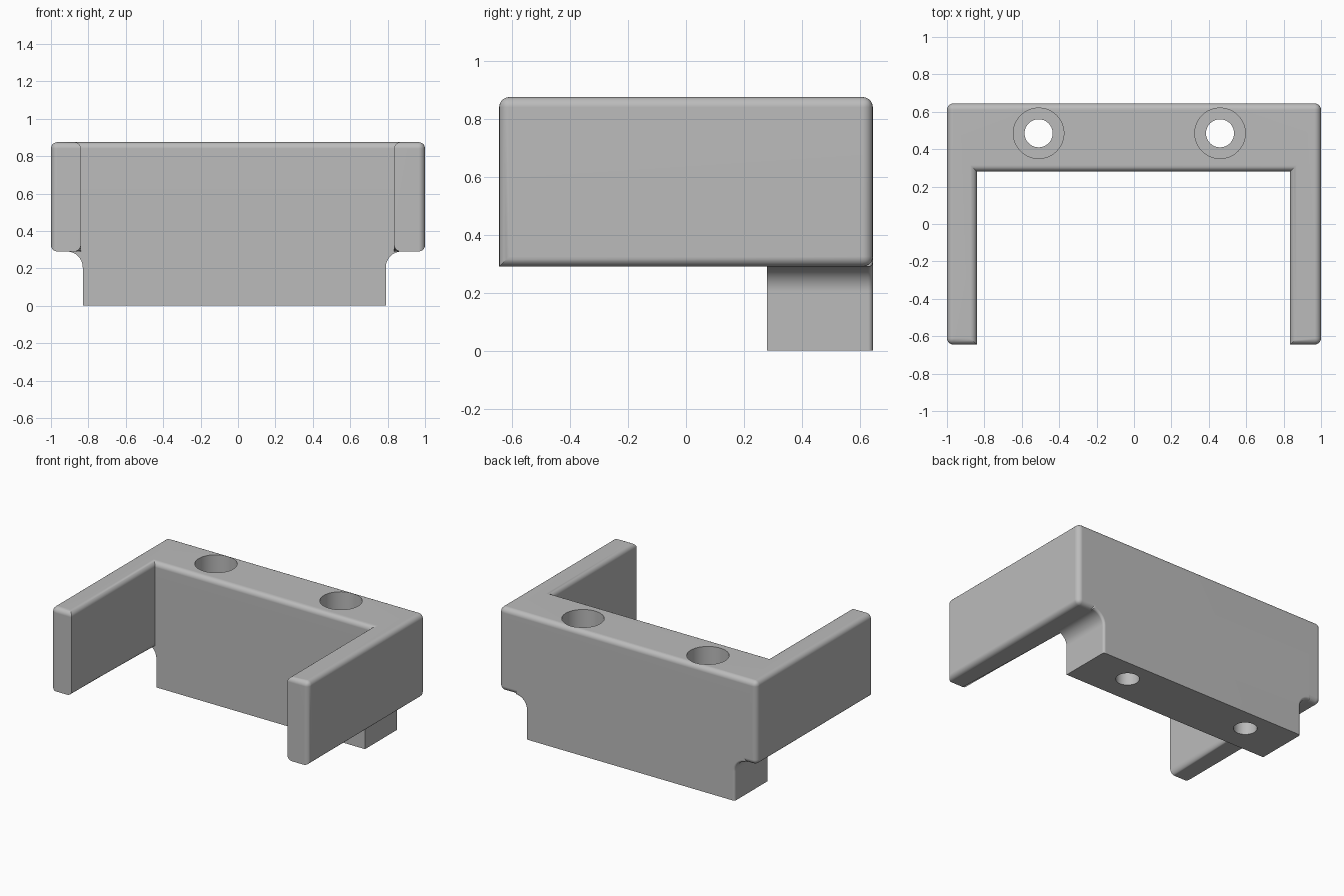
import bpy, bmesh, math
from mathutils import Matrix, Vector

cube = bpy.data.objects.get("Cube")
if cube:
    bpy.data.objects.remove(cube, do_unlink=True)

# Main dimensions
HALF_Y, WALL_Y = 0.645, 0.28
UNDER_Z, TOP_Z = 0.29, 0.875
ROUND = 0.035

grey = bpy.data.materials.new("plain grey")
grey.use_nodes = True
colour = (0.5, 0.5, 0.5, 1)
grey.diffuse_color = colour
grey.node_tree.nodes["Principled BSDF"].inputs["Base Color"].default_value = colour


def make_object(name, bm):
    bmesh.ops.recalc_face_normals(bm, faces=bm.faces)
    mesh = bpy.data.meshes.new(name)
    bm.to_mesh(mesh)
    bm.free()
    obj = bpy.data.objects.new(name, mesh)
    mesh.materials.append(grey)
    bpy.context.collection.objects.link(obj)
    return obj


def prism(name, points, depth, rounded):
    """Extrude a closed outline by depth and round the edges the rule accepts."""
    bm = bmesh.new()
    face = bm.faces.new([bm.verts.new(p) for p in points])
    result = bmesh.ops.extrude_face_region(bm, geom=[face], use_keep_orig=True)
    verts = [v for v in result["geom"] if isinstance(v, bmesh.types.BMVert)]
    bmesh.ops.translate(bm, verts=verts, vec=depth)
    bmesh.ops.recalc_face_normals(bm, faces=bm.faces)
    edges = [e for e in bm.edges
             if rounded((e.verts[0].co + e.verts[1].co) / 2)]
    bmesh.ops.bevel(bm, geom=edges, offset=ROUND, segments=5, profile=0.5,
                    affect='EDGES', clamp_overlap=True)
    return make_object(name, bm)


def near(a, b):
    return abs(a - b) < 0.001


def combine(target, other, operation):
    mod = target.modifiers.new("join", 'BOOLEAN')
    mod.operation, mod.object, mod.solver = operation, other, 'EXACT'
    bpy.context.view_layer.objects.active = target
    bpy.ops.object.modifier_apply(modifier=mod.name)
    bpy.data.objects.remove(other, do_unlink=True)


# Upper U: rear wall and two forward arms
def upper_rule(m):
    at_front = near(m.y, -HALF_Y)
    if near(m.z, UNDER_Z):
        return not at_front and not near(m.y, WALL_Y)
    if near(m.z, TOP_Z):
        return True
    return abs(m.x) > 0.95          # outer upright corners only


outline = [(-1, -HALF_Y), (-0.84, -HALF_Y), (-0.84, WALL_Y), (0.835, WALL_Y),
           (0.835, -HALF_Y), (1, -HALF_Y), (1, HALF_Y), (-1, HALF_Y)]
bracket = prism("bracket", [(x, y, UNDER_Z) for x, y in outline],
                Vector((0, 0, TOP_Z - UNDER_Z)), upper_rule)

# Lower foot flaring into the underside of the wall
LEFT, RIGHT, FLARE = -0.83, 0.79, 0.085


def flare(x, side):
    arc = []
    for i in range(9):
        a = math.pi / 2 * i / 8
        arc.append((x + side * FLARE * (1 - math.cos(a)),
                    UNDER_Z - FLARE * (1 - math.sin(a))))
    return arc + [(x + side * FLARE, 0.6)]


foot_outline = [(LEFT, 0), (RIGHT, 0)] + flare(RIGHT, 1) + flare(LEFT, -1)[::-1]
foot = prism("foot", [(x, WALL_Y, z) for x, z in foot_outline],
             Vector((0, HALF_Y - WALL_Y, 0)),
             lambda m: near(m.y, HALF_Y) and 0.01 < m.z < 0.55)
combine(bracket, foot, 'UNION')

# Counterbored screw holes
for x in (-0.51, 0.46):
    for radius, low in ((0.135, 0.4), (0.075, -0.1)):
        bm = bmesh.new()
        height = 1 - low
        bmesh.ops.create_cone(bm, cap_ends=True, segments=64, radius1=radius,
                              radius2=radius, depth=height,
                              matrix=Matrix.Translation((x, 0.485, low + height / 2)))
        cutter = make_object("hole_cutter", bm)
        cutter.hide_render = True
        combine(bracket, cutter, 'DIFFERENCE')

# Smooth rounds with flat main faces
bpy.ops.object.select_all(action='DESELECT')
bracket.select_set(True)
bpy.context.view_layer.objects.active = bracket
bpy.ops.object.shade_smooth_by_angle(angle=math.radians(32))
normals = bracket.modifiers.new("even shading", 'WEIGHTED_NORMAL')
normals.keep_sharp = True
